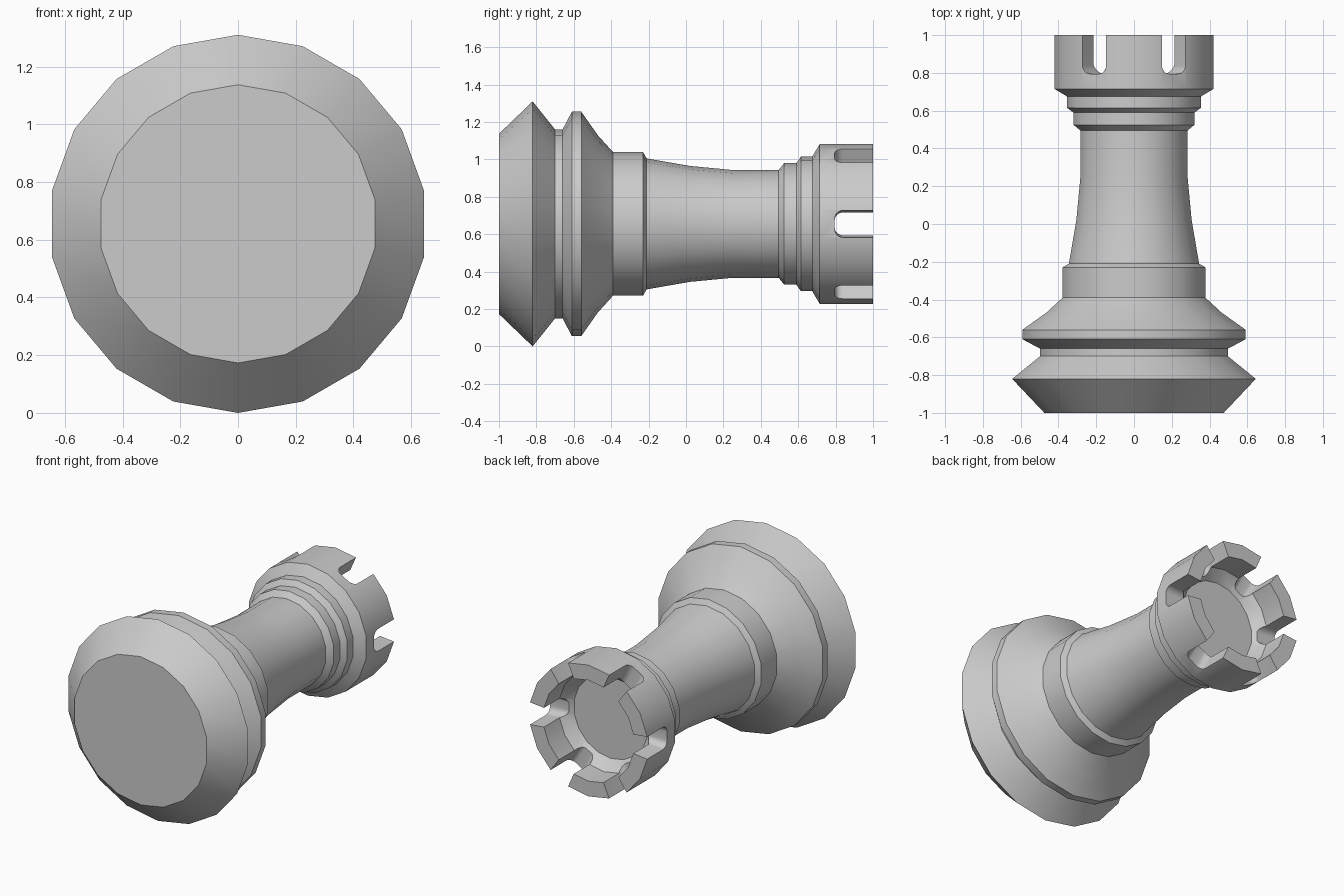
import bpy, bmesh, math
from mathutils import Vector

cube = bpy.data.objects.get("Cube")
if cube:
    bpy.data.objects.remove(cube, do_unlink=True)

AXIS_Z = 0.655
SIDES = 18

stone = bpy.data.materials.new("light grey")
stone.diffuse_color = (0.6, 0.6, 0.6, 1)
stone.use_nodes = True
stone.node_tree.nodes["Principled BSDF"].inputs["Base Color"].default_value = (0.6, 0.6, 0.6, 1)


def around_axis(angle, radius, y, side=0.0):
    """Point at an angle around the long axis, shifted sideways by a tangent offset."""
    c, s = math.cos(angle), math.sin(angle)
    return Vector((radius * s + side * c, y, AXIS_Z + radius * c - side * s))


def loft(bm, rings):
    """Skin a stack of closed rings and cap both ends."""
    loops = [[bm.verts.new(p) for p in ring] for ring in rings]
    for a, b in zip(loops, loops[1:]):
        n = len(a)
        for i in range(n):
            j = (i + 1) % n
            bm.faces.new((a[i], a[j], b[j], b[i]))
    bm.faces.new(loops[0])
    bm.faces.new(loops[-1])


def finish(bm, name):
    bmesh.ops.recalc_face_normals(bm, faces=bm.faces[:])
    mesh = bpy.data.meshes.new(name)
    bm.to_mesh(mesh)
    bm.free()
    obj = bpy.data.objects.new(name, mesh)
    bpy.context.collection.objects.link(obj)
    mesh.materials.append(stone)
    return obj


# Turned body: (y, radius) along the base, stem, collars, crown and hollow
profile = [
    (-1, .482), (-.82, .655), (-.7, .505), (-.66, .505), (-.61, .6), (-.56, .6),
    (-.47, .472), (-.39, .384), (-.23, .384), (-.21, .35), (.02, .31), (.25, .288),
    (.495, .288), (.525, .325), (.59, .325), (.615, .36), (.675, .36), (.715, .427),
    (1, .427), (1, .328), (.84, .328), (.77, .268),
]
bm = bmesh.new()
loft(bm, [[around_axis(math.tau * i / SIDES, r, y) for i in range(SIDES)] for y, r in profile])
body = finish(bm, "tower_body")

# Six rounded slots through the crown wall, slightly wider on the outside
HALF, BOTTOM, ROUND = .073, .795, .045
outline = [(-HALF, 1.1)]
for k in range(7):
    t = math.pi / 2 * k / 6
    outline.append((-HALF + ROUND * (1 - math.cos(t)), BOTTOM + ROUND * (1 - math.sin(t))))
outline += [(-s, y) for s, y in reversed(outline)]
bm = bmesh.new()
for i in range(6):
    angle = math.radians(30 + 60 * i)
    loft(bm, [[around_axis(angle, r, y, s * r / .427 * .6 + s * .4) for s, y in outline]
              for r in (.285, .5)])
cutter = finish(bm, "slot_cutter")
cutter.hide_render = True

slots = body.modifiers.new("slots", "BOOLEAN")
slots.operation = "DIFFERENCE"
slots.solver = "EXACT"
slots.object = cutter
bpy.ops.object.select_all(action="DESELECT")
body.select_set(True)
bpy.context.view_layer.objects.active = body
bpy.ops.object.modifier_apply(modifier="slots")
bpy.data.objects.remove(cutter, do_unlink=True)
bpy.ops.object.shade_smooth_by_angle(angle=math.radians(30))
